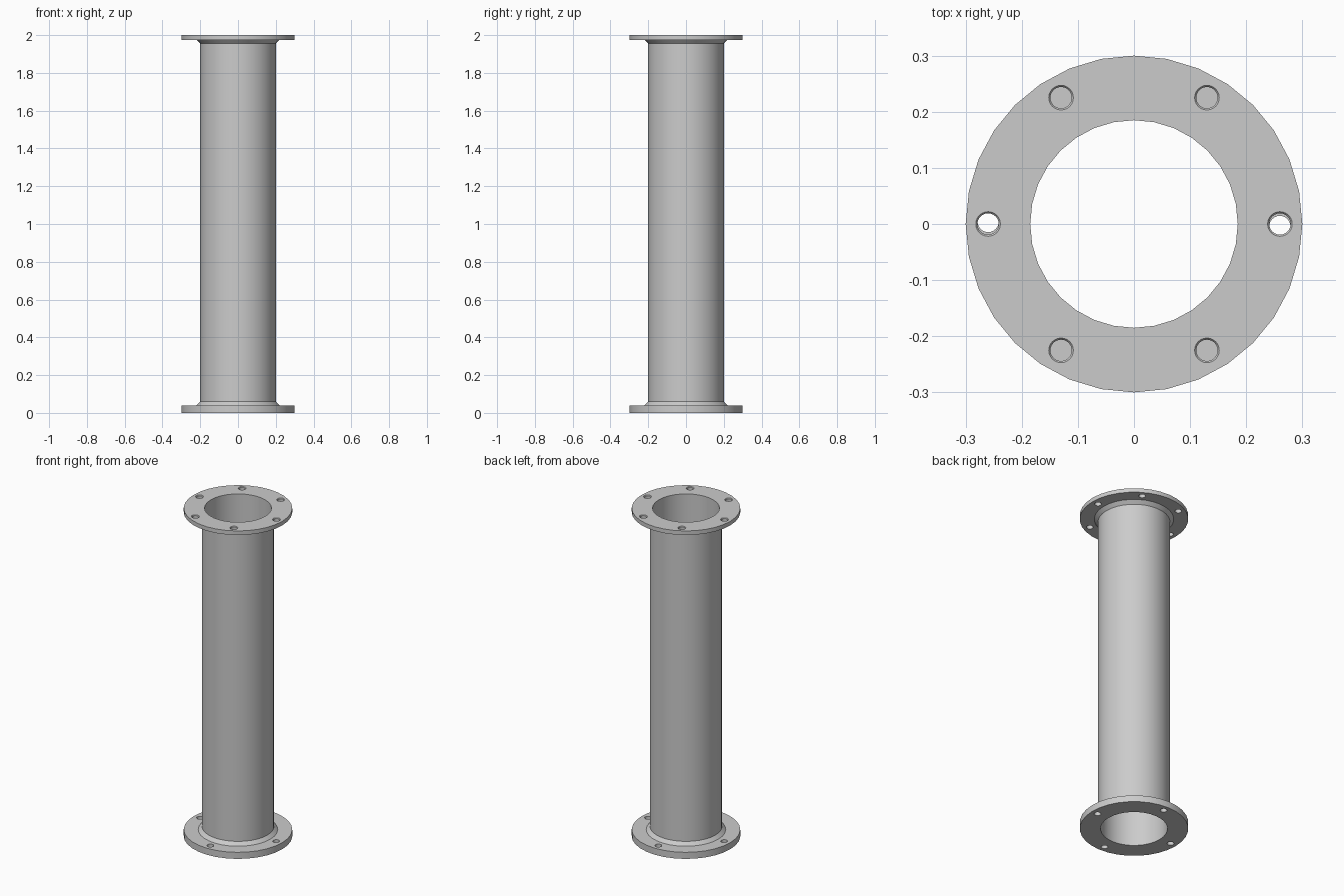
import bpy, bmesh
from math import cos, sin, pi, radians

if "Cube" in bpy.data.objects:
    bpy.data.objects.remove(bpy.data.objects["Cube"])


def lathe(bm, profile, sides, cx=0, cy=0, closed=True):
    """Revolve an (r, z) profile; closed = tube-like section, else cap both ends."""
    rings = [[bm.verts.new((cx + r * cos(2 * pi * i / sides),
                            cy + r * sin(2 * pi * i / sides), z))
              for i in range(sides)] for r, z in profile]
    pairs = list(zip(rings, rings[1:]))
    if closed:
        pairs.append((rings[-1], rings[0]))
    else:
        bm.faces.new(rings[0])
        bm.faces.new(rings[-1])
    for a, b in pairs:
        for i in range(sides):
            j = (i + 1) % sides
            bm.faces.new((a[i], a[j], b[j], b[i]))


def finish(bm, name):
    bmesh.ops.recalc_face_normals(bm, faces=bm.faces[:])
    mesh = bpy.data.meshes.new(name)
    bm.to_mesh(mesh)
    bm.free()
    obj = bpy.data.objects.new(name, mesh)
    bpy.context.collection.objects.link(obj)
    return obj


# Pipe with a thick bottom flange, thin top flange and chamfered weld collars
BORE, PIPE, COLLAR, RIM = 0.185, 0.2, 0.22, 0.3
bm = bmesh.new()
lathe(bm, [(BORE, 0), (RIM, 0), (RIM, 0.04), (COLLAR, 0.04), (PIPE, 0.06),
           (PIPE, 1.955), (COLLAR, 1.975), (RIM, 1.975), (RIM, 2), (BORE, 2)], 32)
pipe = finish(bm, "flanged_pipe")

# Bolt holes: six in the top flange (slightly countersunk), four in the bottom
BOLT_CIRCLE = 0.26
bm = bmesh.new()
for k in range(6):
    a = radians(60 * k)
    lathe(bm, [(0.019, 1.94), (0.019, 1.996), (0.022, 2.0), (0.022, 2.02)], 24,
          BOLT_CIRCLE * cos(a), BOLT_CIRCLE * sin(a), closed=False)
for k in range(4):
    a = radians(90 * k - 1)
    lathe(bm, [(0.019, -0.02), (0.019, 0.08)], 24,
          BOLT_CIRCLE * cos(a), BOLT_CIRCLE * sin(a), closed=False)
cutter = finish(bm, "bolt_hole_cutter")
cutter.hide_render = True

# Cut the holes, then drop the helper
mod = pipe.modifiers.new("bolt_holes", 'BOOLEAN')
mod.operation = 'DIFFERENCE'
mod.solver = 'EXACT'
mod.object = cutter
bpy.context.view_layer.objects.active = pipe
pipe.select_set(True)
bpy.ops.object.modifier_apply(modifier=mod.name)
bpy.data.objects.remove(cutter, do_unlink=True)
bpy.ops.object.shade_smooth_by_angle(angle=radians(30))
